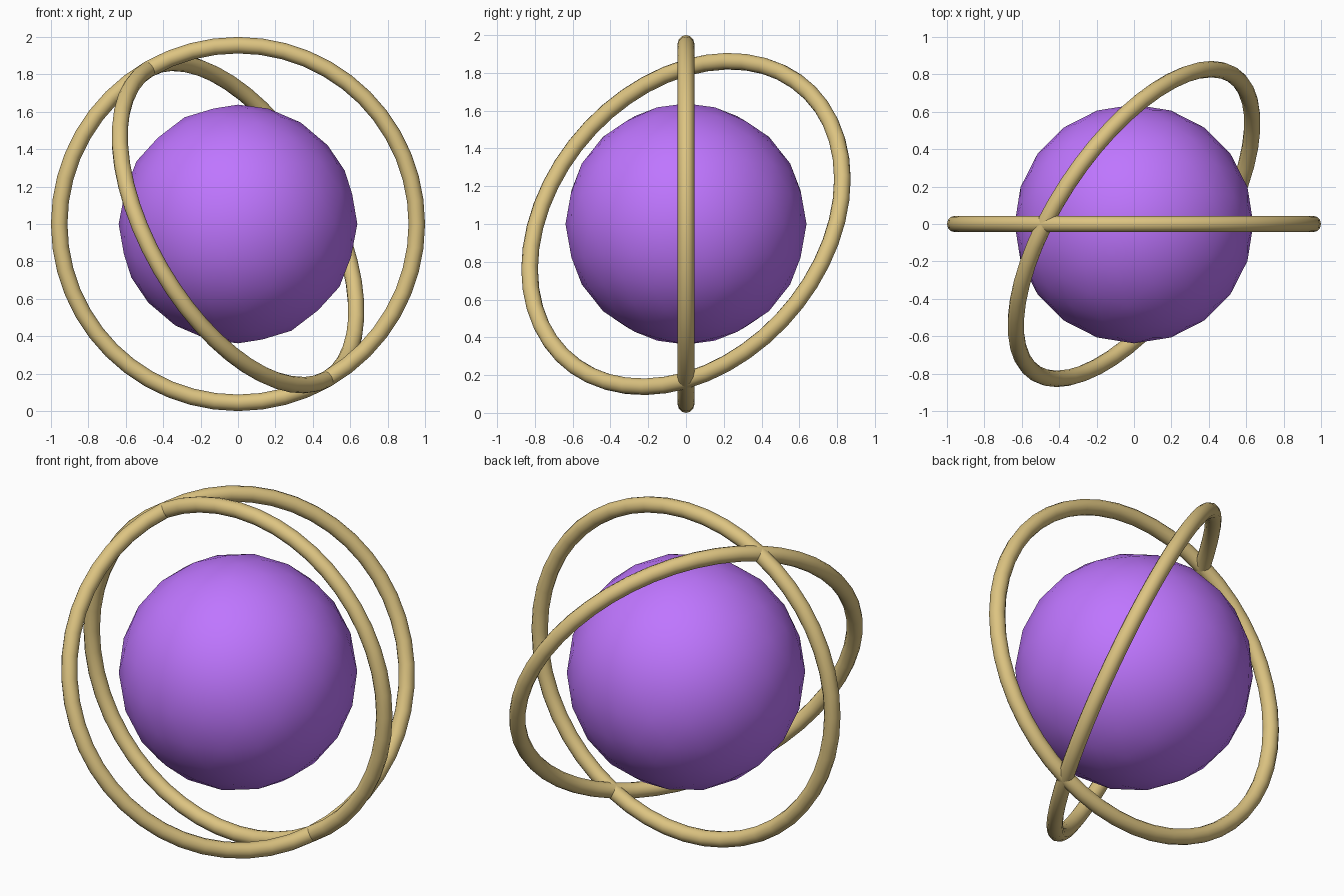
import bpy
from math import radians
from mathutils import Matrix, Vector

if "Cube" in bpy.data.objects:
    bpy.data.objects.remove(bpy.data.objects["Cube"])

CENTRE = Vector((0, 0, 1))


def material(name, colour):
    mat = bpy.data.materials.new(name)
    mat.diffuse_color = (*colour, 1)
    mat.use_nodes = True
    mat.node_tree.nodes["Principled BSDF"].inputs["Base Color"].default_value = mat.diffuse_color
    return mat


gold = material("gold", (0.72, 0.55, 0.22))
purple = material("purple", (0.52, 0.18, 1.0))


def ring(name, rotation):
    bpy.ops.mesh.primitive_torus_add(major_radius=0.956, minor_radius=0.044,
                                     major_segments=48, minor_segments=12)
    obj = bpy.context.object
    obj.name = name
    obj.data.transform(Matrix.Translation(CENTRE) @ rotation)
    obj.data.materials.append(gold)
    bpy.ops.object.shade_smooth()


# Core ball
bpy.ops.mesh.primitive_ico_sphere_add(subdivisions=3, radius=0.638, location=CENTRE)
ball = bpy.context.object
ball.name = "core_ball"
ball.data.materials.append(purple)
bpy.ops.object.shade_smooth()

# Upright ring facing the front, and a second one swung 60 degrees about a shared diameter
upright = Matrix.Rotation(radians(90), 4, 'X')
swing = Matrix.Rotation(radians(-60), 4, Vector((0.5, 0, -0.866)))
ring("upright_ring", upright)
ring("tilted_ring", swing @ upright)
